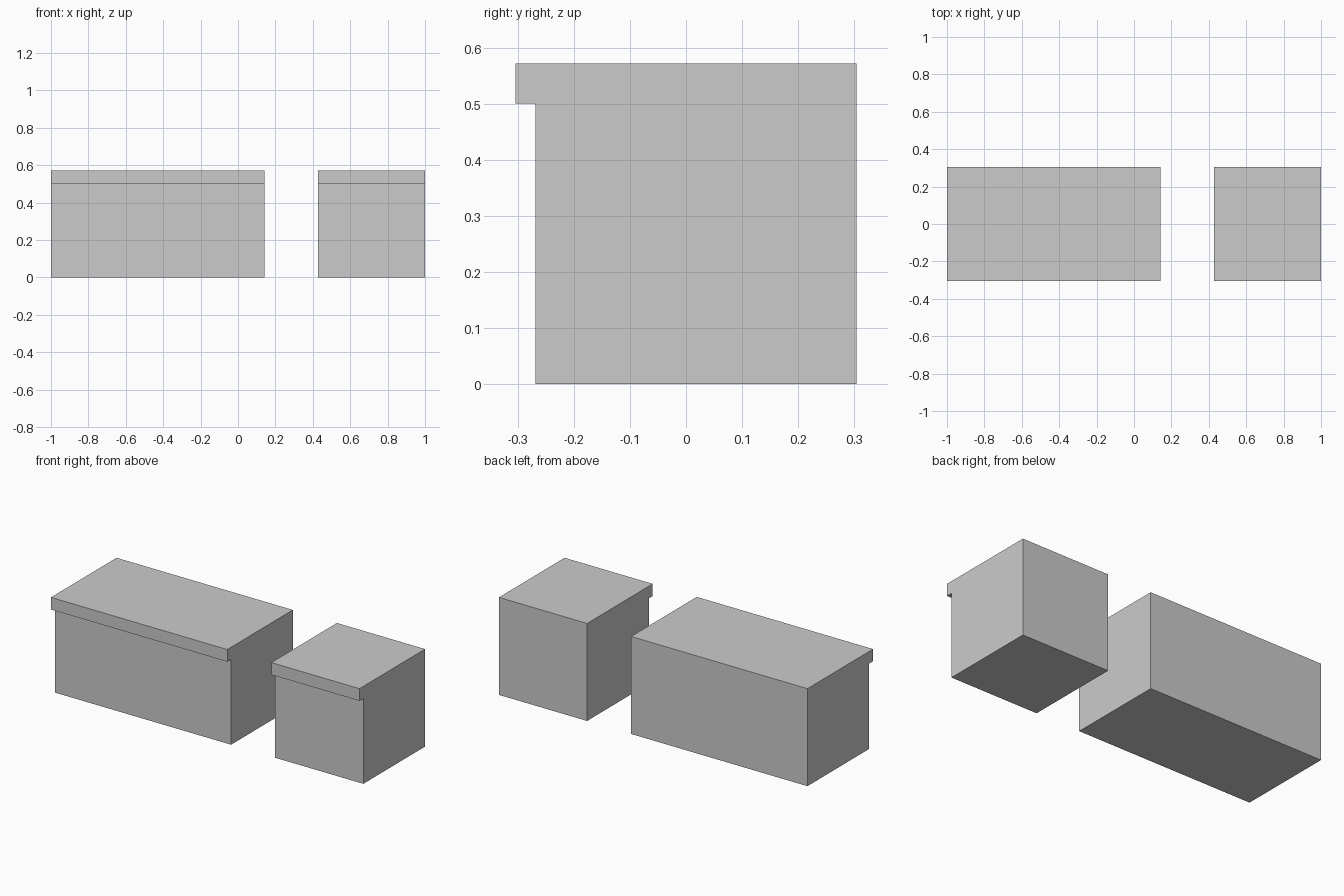
import bpy
import bmesh

if "Cube" in bpy.data.objects:
    bpy.data.objects.remove(bpy.data.objects["Cube"])

BACK = 0.3036      # back face, y
FRONT = -0.2679    # cabinet front, y
LIP = -0.3036      # front of the worktop overhang, y
TOP = 0.5714       # worktop height
UNDER = 0.50       # underside of the overhang

# Side profile (y, z) shared by both counters
PROFILE = [(FRONT, 0), (BACK, 0), (BACK, TOP),
           (LIP, TOP), (LIP, UNDER), (FRONT, UNDER)]


def counter(name, x0, x1):
    """Extrude the side profile along x from x0 to x1."""
    bm = bmesh.new()
    face = bm.faces.new([bm.verts.new((x0, y, z)) for y, z in PROFILE])
    result = bmesh.ops.extrude_face_region(bm, geom=[face], use_keep_orig=True)
    moved = [g for g in result["geom"] if isinstance(g, bmesh.types.BMVert)]
    bmesh.ops.translate(bm, verts=moved, vec=(x1 - x0, 0, 0))
    bmesh.ops.recalc_face_normals(bm, faces=bm.faces)
    mesh = bpy.data.meshes.new(name)
    bm.to_mesh(mesh)
    bm.free()
    obj = bpy.data.objects.new(name, mesh)
    bpy.context.collection.objects.link(obj)
    return obj


# Long counter on the left, short one on the right, with a gap between
counter("long_counter", -1.0, 0.1429)
counter("short_counter", 0.4286, 1.0)
